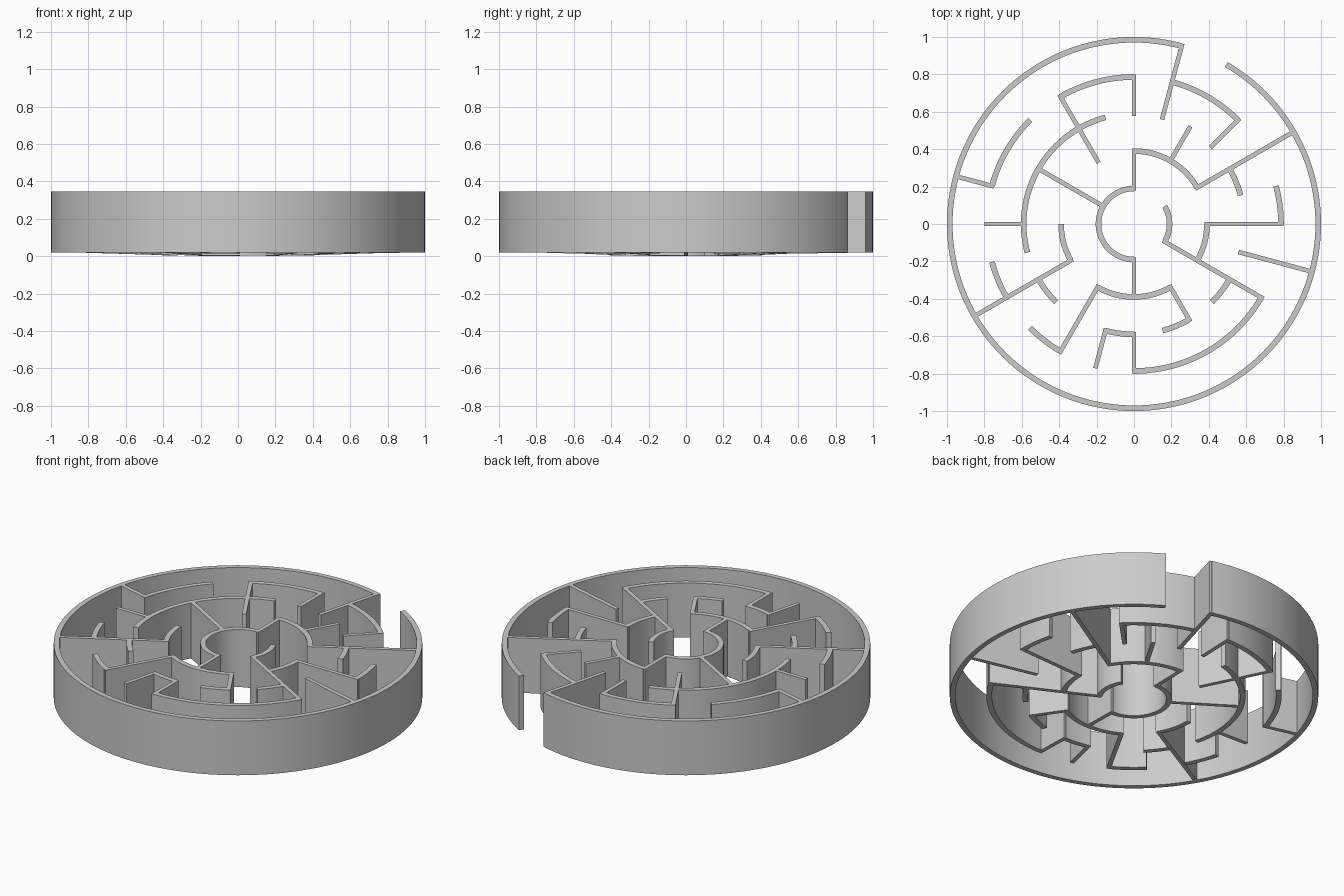
import bpy, bmesh
from math import radians, cos, sin, ceil

if "Cube" in bpy.data.objects:
    bpy.data.objects.remove(bpy.data.objects["Cube"])

TOP = 0.345
RING_T, WALL_T = 0.03, 0.024
RADII = [0.19, 0.39, 0.59, 0.786, 0.985]   # ring centre lines


def bottom(r):
    # undersides dip slightly towards the middle
    return 0.02 * min(1, max(0, (r - 0.3) / 0.42))


def sweep(bm, sections):
    # skin a list of four-point sections and cap both ends
    rows = [[bm.verts.new(p) for p in s] for s in sections]
    for a, b in zip(rows, rows[1:]):
        for i in range(4):
            j = (i + 1) % 4
            bm.faces.new((a[i], a[j], b[j], b[i]))
    bm.faces.new(rows[0][::-1])
    bm.faces.new(rows[-1])


def add_arc(bm, r, a0, a1):
    n = ceil((a1 - a0) / 2.5)
    lo, hi, z = r - RING_T / 2, r + RING_T / 2, bottom(r)
    sections = []
    for k in range(n + 1):
        a = radians(a0 + (a1 - a0) * k / n)
        sections.append([(q * cos(a), q * sin(a), h)
                         for q, h in ((lo, z), (hi, z), (hi, TOP), (lo, TOP))])
    sweep(bm, sections)


def add_radial(bm, angle, i, j):
    a, w = radians(angle), WALL_T / 2
    r0, r1 = RADII[i] - RING_T / 2 + 0.003, RADII[j] + RING_T / 2 - 0.002
    sections = []
    for r in (r0, r1):
        z = bottom(r)
        sections.append([(r * cos(a) - s * sin(a), r * sin(a) + s * cos(a), h)
                         for s, h in ((-w, z), (w, z), (w, TOP), (-w, TOP))])
    sweep(bm, sections)


def finish(bm, name, smooth):
    bmesh.ops.recalc_face_normals(bm, faces=bm.faces)
    me = bpy.data.meshes.new(name)
    bm.to_mesh(me)
    bm.free()
    ob = bpy.data.objects.new(name, me)
    bpy.context.collection.objects.link(ob)
    if smooth:
        bpy.ops.object.select_all(action='DESELECT')
        ob.select_set(True)
        bpy.context.view_layer.objects.active = ob
        bpy.ops.object.shade_smooth_by_angle(angle=radians(30))


# Curved walls: start and end angle of every arc, ring by ring
rings = {
    "centre_ring": [(90, 270), (-30, 30)],
    "inner_ring": [(30, 90), (-30, 0), (240, 300), (180, 210)],
    "middle_ring": [(105, 195), (15, 30), (315, 330), (285, 300),
                    (255, 270), (210, 225)],
    "wide_ring": [(90, 120), (45, 75), (0, 15), (270, 330), (225, 240),
                  (195, 210), (135, 165)],
    "outer_wall": [(75, 420)],
}
for r, (name, arcs) in zip(RADII, rings.items()):
    bm = bmesh.new()
    for a0, a1 in arcs:
        add_arc(bm, r, a0, a1)
    finish(bm, name, True)

# Straight walls: angle, from ring, to ring
spokes = [(90, 0, 1), (90, 2, 3), (75, 2, 4), (60, 1, 2), (45, 2, 3),
          (30, 1, 4), (0, 1, 3), (-15, 2, 4), (-30, 0, 3), (300, 1, 2),
          (270, 0, 1), (270, 2, 3), (255, 2, 3), (240, 1, 3), (210, 1, 4),
          (180, 2, 3), (165, 3, 4), (150, 0, 2), (120, 1, 3)]
bm = bmesh.new()
for spoke in spokes:
    add_radial(bm, *spoke)
finish(bm, "radial_walls", False)
